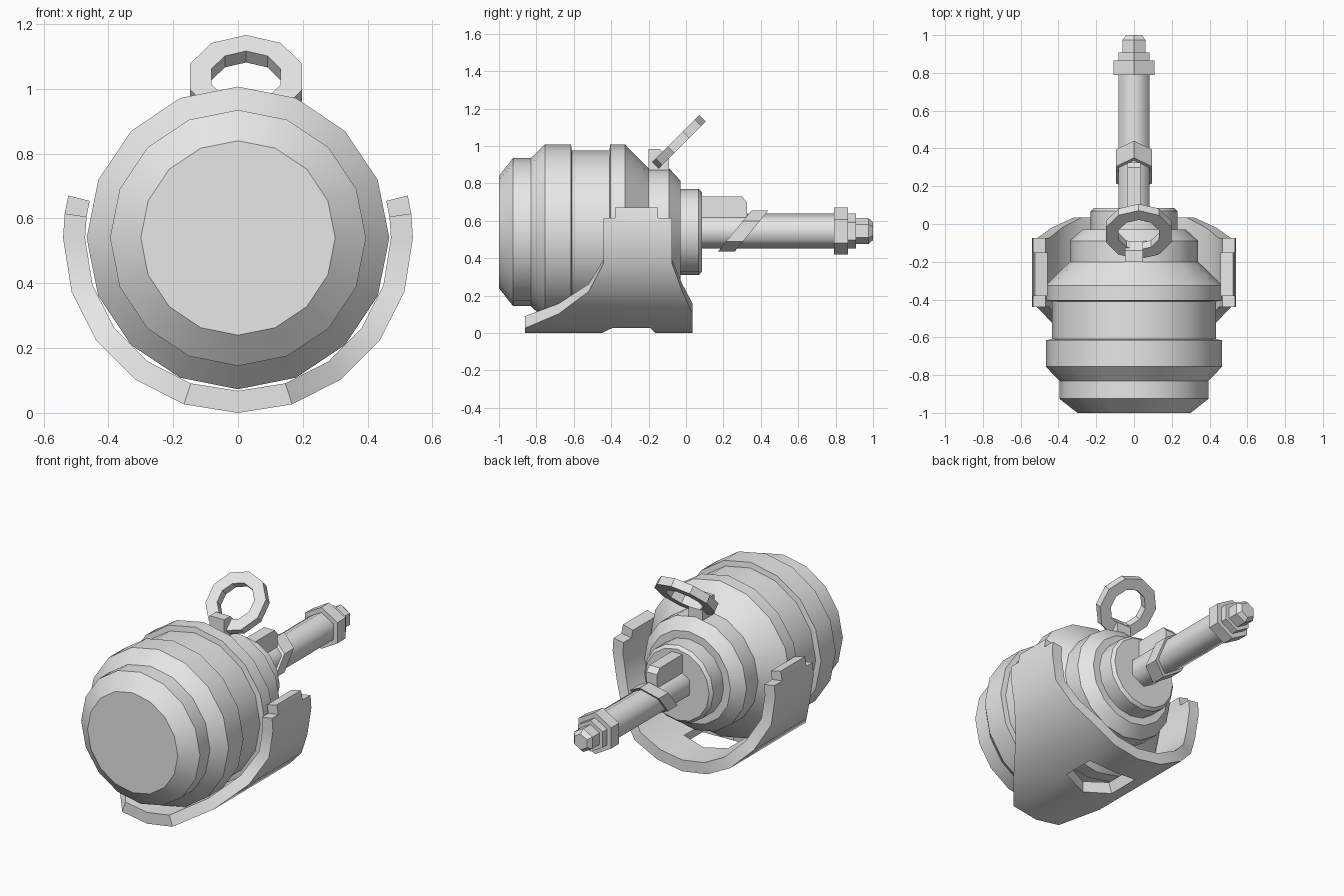
import bpy, bmesh, math
from mathutils import Matrix

if "Cube" in bpy.data.objects:
    bpy.data.objects.remove(bpy.data.objects["Cube"])

grey = bpy.data.materials.new("plain_grey")
grey.diffuse_color = (0.8, 0.8, 0.8, 1)
grey.use_nodes = True
grey.node_tree.nodes["Principled BSDF"].inputs["Base Color"].default_value = grey.diffuse_color


def finish(name, bm, angle=30):
    """Turn a bmesh into a named, shaded object."""
    bmesh.ops.recalc_face_normals(bm, faces=bm.faces)
    me = bpy.data.meshes.new(name)
    bm.to_mesh(me)
    bm.free()
    ob = bpy.data.objects.new(name, me)
    bpy.context.collection.objects.link(ob)
    me.materials.append(grey)
    bpy.ops.object.select_all(action='DESELECT')
    ob.select_set(True)
    bpy.context.view_layer.objects.active = ob
    bpy.ops.object.shade_smooth_by_angle(angle=math.radians(angle))
    return ob


def lathe(name, profile, sides, zc, angle=30, shear=0.0):
    """Revolve (y, radius) points about the y axis, a corner pointing up."""
    bm = bmesh.new()
    rings = []
    for y, r in profile:
        ring = []
        for i in range(sides):
            a = 2 * math.pi * i / sides
            dz = r * math.cos(a)
            ring.append(bm.verts.new((r * math.sin(a), y + shear * dz, zc + dz)))
        rings.append(ring)
    for a, b in zip(rings, rings[1:]):
        for i in range(sides):
            j = (i + 1) % sides
            bm.faces.new((a[i], a[j], b[j], b[i]))
    bm.faces.new(rings[0])
    bm.faces.new(rings[-1])
    return finish(name, bm, angle)


def extrude_side(name, outline, half):
    """Extrude a (y, z) outline across x."""
    bm = bmesh.new()
    l, r = [[bm.verts.new((s * half, y, z)) for y, z in outline] for s in (-1, 1)]
    bm.faces.new(l)
    bm.faces.new(r)
    for i in range(len(l)):
        j = (i + 1) % len(l)
        bm.faces.new((l[i], l[j], r[j], r[i]))
    return finish(name, bm)


# Barrel body with raised bands, and the neck behind it
lathe("body", [(-1, .30), (-.925, .395), (-.83, .395), (-.755, .467), (-.615, .467),
               (-.61, .435), (-.41, .435), (-.405, .467), (-.325, .467), (-.2, .34),
               (-.09, .34), (-.03, .275)], 16, .54)
lathe("neck", [(-.06, .23), (.068, .23), (.085, .213)], 16, .54)

# Six-sided rod, nut, end collar and tip
ROD_Z = .545
lathe("rod", [(.05, .094), (.80, .094)], 6, ROD_Z, 65)
lathe("nut", [(.79, .125), (.865, .125)], 6, ROD_Z)
lathe("end_collar", [(.86, .094), (.908, .094)], 6, ROD_Z)
lathe("tip", [(.90, .07), (.975, .07), (1.0, .048)], 6, ROD_Z)

# Slanted sleeve and the key on top of the rod
lathe("slanted_sleeve", [(.26, .11), (.35, .11)], 6, ROD_Z, 30, .82)
extrude_side("rod_key", [(.06, .56), (.325, .56), (.325, .70), (.298, .73), (.06, .73)], .035)

# Lifting ring and its lug
extrude_side("ring_lug", [(-.2, .84), (-.09, .84), (-.09, .93), (-.14, .985), (-.2, .985)], .048)
bm = bmesh.new()
section = [(.182, -.025), (.182, .025), (.112, .025), (.112, -.025)]
place = Matrix.Translation((.025, -.04, 1.02)) @ Matrix.Rotation(math.radians(45), 4, 'X')
N = 10
loops = []
for i in range(N):
    a = 2 * math.pi * i / N
    loops.append([bm.verts.new((r * math.sin(a), r * math.cos(a), h)) for r, h in section])
for i in range(N):
    p, q = loops[i], loops[(i + 1) % N]
    for k in range(4):
        m = (k + 1) % 4
        bm.faces.new((p[k], p[m], q[m], q[k]))
bm.transform(place)
finish("lifting_ring", bm)

# Cradle: flat panels given as (degrees from the bottom, y), thickened inwards
panels = [
    [(0, -.86), (0, -.45), (18, -.395), (18, -.86)],
    [(0, -.165), (0, .035), (18, .035), (18, -.19)],
    [(18, -.86), (18, -.395), (18, -.19), (18, .035), (36, .035), (36, -.68)],
    [(36, -.68), (36, .035), (54, -.02), (54, -.52)],
    [(54, -.52), (54, -.02), (72, -.075), (72, -.44)],
    [(72, -.44), (72, -.075), (90, -.075), (90, -.44)],
    [(90, -.44), (90, -.075), (98, -.075), (98, -.15), (98, -.38), (98, -.44)],
    [(98, -.38), (98, -.15), (104, -.15), (104, -.38)],
]
panels += [[(-a, y) for a, y in reversed(p)] for p in panels]
bm = bmesh.new()
cache = {}


def cradle_vert(point, radius):
    key = (point, radius)
    if key not in cache:
        a = math.radians(point[0])
        cache[key] = bm.verts.new((radius * math.sin(a), point[1], .54 - radius * math.cos(a)))
    return cache[key]


OUT, INN = .54, .472
edges = {(p[i - 1], p[i]) for p in panels for i in range(len(p))}
for p in panels:
    bm.faces.new([cradle_vert(v, OUT) for v in p])
    bm.faces.new([cradle_vert(v, INN) for v in reversed(p)])
for a, b in sorted(edges):
    if (b, a) not in edges:
        bm.faces.new((cradle_vert(b, OUT), cradle_vert(a, OUT),
                      cradle_vert(a, INN), cradle_vert(b, INN)))
finish("cradle", bm)
